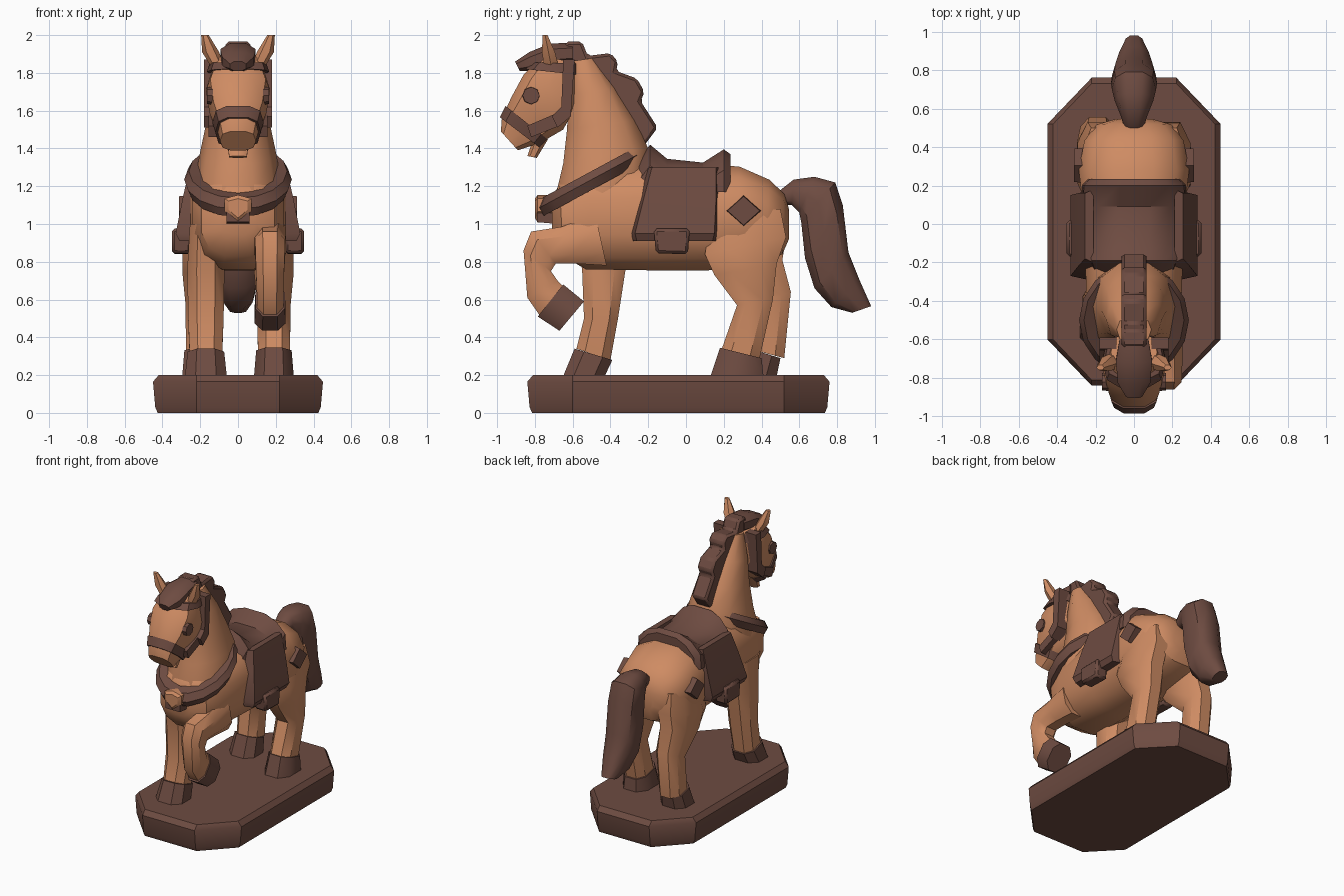
import bpy, bmesh, math
from mathutils import Vector


def material(name, rgb):
    m = bpy.data.materials.new(name)
    m.diffuse_color = (*rgb, 1)
    return m


TAN = material("tan wood", (0.62, 0.26, 0.125))
BROWN = material("dark brown", (0.155, 0.071, 0.053))


def finish(name, bm, mat, angle=35):
    bmesh.ops.recalc_face_normals(bm, faces=bm.faces[:])
    me = bpy.data.meshes.new(name)
    bm.to_mesh(me)
    bm.free()
    me.materials.append(mat)
    for p in me.polygons:
        p.use_smooth = True
    me.set_sharp_from_angle(angle=math.radians(angle))
    ob = bpy.data.objects.new(name, me)
    bpy.context.collection.objects.link(ob)
    return ob


def skin(name, loops, mat, closed=False, angle=35):
    """Bridge equal-length vertex loops; cap the ends unless closed."""
    bm = bmesh.new()
    vs = [[bm.verts.new(p) for p in lp] for lp in loops]
    n = len(vs[0])
    pairs = list(zip(vs, vs[1:])) + ([(vs[-1], vs[0])] if closed else [])
    for a, b in pairs:
        for i in range(n):
            j = (i + 1) % n
            bm.faces.new((a[i], a[j], b[j], b[i]))
    if not closed:
        bm.faces.new(vs[0])
        bm.faces.new(vs[-1])
    return finish(name, bm, mat, angle)


def loft(name, rings, mat, x=0.0, n=10, power=0.8, angle=40):
    """Each ring: front point y,z, back point y,z, half width."""
    loops = []
    for y1, z1, y2, z2, rx in rings:
        c = Vector((x, (y1 + y2) / 2, (z1 + z2) / 2))
        v = Vector((0, (y1 - y2) / 2, (z1 - z2) / 2))
        lp = []
        for i in range(n):
            t = math.tau * (i + 0.5) / n
            cu, su = [math.copysign(abs(f) ** power, f) for f in (math.cos(t), math.sin(t))]
            k = math.cos(math.pi / n) ** power if n % 2 == 0 else 1
            lp.append(c + v * (cu / k) + Vector((rx * su, 0, 0)))
        loops.append(lp)
    return skin(name, loops, mat, angle=angle)


def prism(name, pts, x0, x1, mat, bevel=0.0):
    """Side profile in y,z extruded from x0 to x1."""
    ob = skin(name, [[(x, y, z) for y, z in pts] for x in (x0, x1)], mat)
    if bevel:
        b = ob.modifiers.new("bevel", "BEVEL")
        b.width, b.segments = bevel, 1
    return ob


# Base: chamfered octagon slab
def octagon(d, z):
    q = [(.22, .76 - d), (.45 - d, .52), (.45 - d, -.6), (.22, -.84 + d)]
    return [(x, y, z) for x, y in q] + [(-x, y, z) for x, y in q[::-1]]


skin("base", [octagon(.025, 0), octagon(.012, .03), octagon(0, .165), octagon(.03, .2)], BROWN)

# Torso, neck and head
loft("torso", [(-.71, 1.12, -.71, .94, .1), (-.67, 1.22, -.65, .83, .2),
               (-.5, 1.32, -.53, .76, .25), (-.2, 1.33, -.2, .755, .26),
               (.12, 1.31, .12, .755, .275), (.28, 1.305, .28, .78, .295),
               (.44, 1.235, .42, .8, .265), (.52, 1.16, .51, .84, .2),
               (.545, 1.08, .545, .92, .1)], TAN, n=12)
loft("neck", [(-.69, .98, -.25, 1.0, .23), (-.69, 1.15, -.19, 1.22, .235),
              (-.65, 1.32, -.2, 1.4, .205), (-.63, 1.5, -.27, 1.55, .17),
              (-.62, 1.68, -.37, 1.72, .145), (-.62, 1.86, -.48, 1.88, .09)], TAN, power=.9)
loft("head", [(-.76, 1.89, -.57, 1.85, .12), (-.86, 1.79, -.58, 1.63, .17),
              (-.925, 1.67, -.65, 1.50, .15), (-.975, 1.56, -.77, 1.43, .11),
              (-.98, 1.49, -.89, 1.39, .095)], TAN, power=.7)
loft("lower_jaw", [(-.80, 1.48, -.73, 1.45, .065), (-.84, 1.36, -.79, 1.35, .05)],
     TAN, n=8)

# Ears, eyes and bridle
loft("noseband", [(-.955, 1.625, -.735, 1.45, .136), (-.985, 1.565, -.775, 1.405, .12)],
     BROWN, power=.7)
loft("browband", [(-.81, 1.855, -.575, 1.85, .15), (-.85, 1.82, -.57, 1.79, .165)],
     BROWN, power=.7)


def plate(name, y, z, ry, rz, x0, x1, n):
    def ring(f, x):
        return [(x, y + f * ry * math.cos(math.tau * i / n),
                 z + f * rz * math.sin(math.tau * i / n)) for i in range(n)]
    skin(name, [ring(1, x0), ring(.9, x1)], BROWN)


for s, side in ((1, "right"), (-1, "left")):
    ear = [(.10, .035, .045, 1.82), (.145, .045, .04, 1.91), (.175, .02, .015, 2.0)]
    skin(side + "_ear",
         [[(s * (cx + rx * math.cos(math.tau * i / 6)),
            -.71 - .2 * (z - 1.82) + ry * math.sin(math.tau * i / 6), z) for i in range(6)]
          for cx, rx, ry, z in ear], TAN)
    plate(side + "_eye", -.82, 1.68, .05, .05, s * .10, s * .165, 8)
    prism(side + "_cheek_strap", [(-.59, 1.87), (-.65, 1.87), (-.66, 1.62),
                                  (-.71, 1.57), (-.68, 1.51), (-.61, 1.57)],
          s * .09, s * .18, BROWN)
    prism(side + "_lower_strap", [(-.70, 1.58), (-.84, 1.52), (-.82, 1.46), (-.67, 1.52)],
          s * .07, s * .155, BROWN)

# Mane: scalloped crest and forelock
prism("mane", [(-.72, 1.95), (-.64, 1.93), (-.64, 1.965), (-.55, 1.965), (-.52, 1.89), (-.40, 1.905),
               (-.36, 1.86), (-.37, 1.81), (-.26, 1.77), (-.22, 1.70), (-.24, 1.65),
               (-.15, 1.51), (-.24, 1.39), (-.31, 1.55), (-.42, 1.75), (-.56, 1.85), (-.72, 1.86)],
      -.065, .065, BROWN, .015)
loft("forelock", [(-.60, 1.96, -.60, 1.85, .08), (-.72, 1.955, -.70, 1.84, .1),
                  (-.83, 1.91, -.81, 1.81, .09), (-.905, 1.86, -.88, 1.81, .045)], BROWN, n=8)

# Collar band around the chest, with medallion
loops = []
for i in range(16):
    t = math.tau * i / 16
    lp = []
    for r, h in ((.20, -.05), (.26, -.055), (.285, 0), (.26, .045), (.20, .04)):
        y = -.5 + (r + .005) * math.sin(t)
        lp.append((r * math.cos(t), y, 1.235 + .54 * (y + .5) + h))
    loops.append(lp)
skin("collar", loops, BROWN, closed=True)
skin("medallion", [[(.075 * f * a, y, 1.09 + .075 * f * b) for a, b in
                    ((-.95, .6), (0, .85), (.95, .6), (.95, -.3), (0, -1.1), (-.95, -.3))]
                   for f, y in ((1, -.70), (1, -.785), (.7, -.80))], TAN)
prism("collar_front", [(-.79, 1.12), (-.79, 1.01), (-.68, 1.0), (-.68, 1.15)], -.06, .06, BROWN)

# Saddle seat: arched sections along y
loops = []
for y, z, w in ((-.25, 1.34, .2), (-.19, 1.42, .22), (-.10, 1.345, .255),
                (.09, 1.325, .265), (.2, 1.395, .26), (.235, 1.37, .23)):
    half = [(.08, z), (.7 * w, z - .035), (w, z - .11), (w + .01, 1.17)]
    loops.append([(a, y, b) for a, b in half] + [(-a, y, b) for a, b in half[::-1]])
skin("saddle_seat", loops, BROWN)

# Saddle flaps, stirrups and rump patches
for s, side in ((1, "right"), (-1, "left")):
    flap = ((.21, .255, -.2, .18, 1.3), (.22, .29, -.24, .18, 1.15),
            (.24, .33, -.29, .17, .95), (.25, .31, -.28, .16, .91))
    skin(side + "_saddle_flap", [[(s * a, y0, z), (s * b, y0 + .02, z),
                                  (s * b, y1 - .02, z), (s * a, y1, z)]
                                 for a, b, y0, y1, z in flap], BROWN)
    prism(side + "_stirrup", [(-.17, .975), (-.16, .845), (.01, .84), (.02, .975)],
          s * .25, s * .35, BROWN, .015)
    plate(side + "_rump_patch", .305, 1.07, .095, .085, s * .24, s * .312, 4)

# Legs and hooves
legs = {
    "left_front": (-.17, [(-.60, 1.0, -.28, 1.0, .09), (-.55, .76, -.32, .76, .105),
                          (-.54, .5, -.36, .5, .1), (-.58, .34, -.40, .28, .092)],
                   [(-.59, .34, -.39, .28, .103), (-.65, .195, -.43, .195, .118)]),
    "raised_front": (.17, [(-.48, 1.05, -.42, .78, .09), (-.66, .985, -.58, .79, .088),
                           (-.82, .96, -.69, .79, .085), (-.86, .86, -.715, .75, .082),
                           (-.84, .61, -.68, .70, .075), (-.77, .51, -.65, .67, .075)],
                     [(-.785, .51, -.65, .68, .083), (-.67, .435, -.54, .59, .088)]),
    "right_hind": (.19, [(.14, 1.05, .5, 1.08, .07), (.10, .84, .53, .93, .11),
                         (.15, .73, .48, .79, .112), (.27, .57, .46, .6, .095),
                         (.19, .34, .39, .29, .09)],
                   [(.18, .345, .40, .29, .1), (.13, .195, .41, .195, .112)]),
    "left_hind": (-.19, [(.14, 1.05, .5, 1.08, .07), (.10, .84, .53, .93, .11),
                         (.18, .73, .51, .81, .112), (.36, .57, .555, .64, .095),
                         (.33, .34, .52, .29, .09)],
                  [(.32, .345, .50, .29, .1), (.26, .195, .48, .195, .112)]),
}
for name, (x, leg, hoof) in legs.items():
    loft(name + "_leg", leg, TAN, x, n=8)
    loft(name + "_hoof", hoof, BROWN, x, n=8)

# Tail
loft("tail", [(.50, 1.18, .50, 1.10, .05), (.57, 1.235, .56, 1.10, .07),
              (.68, 1.25, .60, 1.06, .1), (.79, 1.22, .61, 1.01, .115),
              (.83, 1.1, .63, .82, .12), (.86, .85, .68, .66, .115),
              (.92, .70, .77, .56, .09), (.98, .565, .88, .53, .05)], BROWN)
